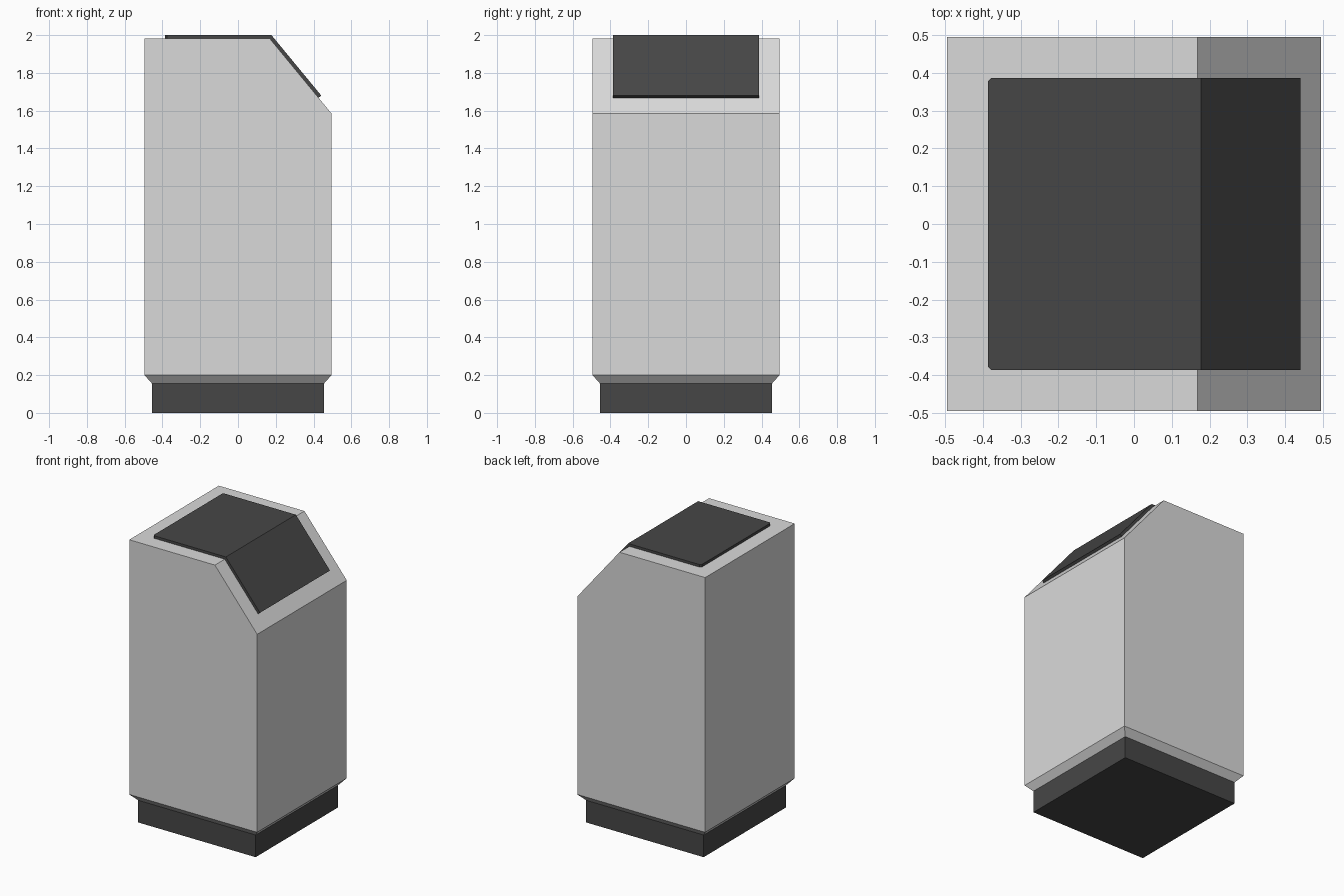
import bpy, bmesh
from mathutils import Matrix

if "Cube" in bpy.data.objects:
    bpy.data.objects.remove(bpy.data.objects["Cube"])


def material(name, value):
    m = bpy.data.materials.new(name)
    m.diffuse_color = (value, value, value, 1)
    m.use_nodes = True
    m.node_tree.nodes["Principled BSDF"].inputs["Base Color"].default_value = m.diffuse_color
    return m


light_grey = material("light grey", 0.70)
dark_grey = material("dark grey", 0.062)


def finish(name, bm, mat):
    bmesh.ops.recalc_face_normals(bm, faces=bm.faces)
    me = bpy.data.meshes.new(name)
    bm.to_mesh(me)
    bm.free()
    me.materials.append(mat)
    ob = bpy.data.objects.new(name, me)
    bpy.context.collection.objects.link(ob)
    return ob


def extrude_profile(points, half):
    """Extrude an xz profile from y = -half to y = half."""
    bm = bmesh.new()
    face = bm.faces.new([bm.verts.new((x, -half, z)) for x, z in points])
    new = bmesh.ops.extrude_face_region(bm, geom=[face])["geom"]
    verts = [v for v in new if isinstance(v, bmesh.types.BMVert)]
    bmesh.ops.translate(bm, verts=verts, vec=(0, 2 * half, 0))
    return bm


H, FOOT = 0.495, 0.455       # half widths of the body and the plinth
Z_FOOT, Z_BODY, Z_TOP = 0.155, 0.2, 1.982

# Body with a sloped upper edge, its underside drawn in to meet the plinth
bm = extrude_profile([(-H, Z_BODY), (H, Z_BODY), (H, 1.585),
                      (0.168, Z_TOP), (-H, Z_TOP)], H)
bm.normal_update()
bottom = min(bm.faces, key=lambda f: f.calc_center_median().z)
ring = bmesh.ops.extrude_face_region(bm, geom=[bottom])["geom"]
bmesh.ops.delete(bm, geom=[bottom], context='FACES_ONLY')
for v in ring:
    if isinstance(v, bmesh.types.BMVert):
        v.co = (v.co.x * FOOT / H, v.co.y * FOOT / H, Z_FOOT)
finish("body", bm, light_grey)

# Dark plinth
bm = bmesh.new()
bmesh.ops.create_cube(bm, size=1, matrix=Matrix.Translation((0, 0, Z_FOOT / 2))
                      @ Matrix.Diagonal((2 * FOOT, 2 * FOOT, Z_FOOT, 1)))
finish("plinth", bm, dark_grey)

# Folded dark panel lying over the top and the slope
bm = extrude_profile([(-0.387, Z_TOP), (0.168, Z_TOP), (0.426, 1.668),
                      (0.441, 1.680), (0.177, 2.0), (-0.387, 2.0)], 0.387)
corners = [e for e in bm.edges
           if all(v.co.x < -0.38 for v in e.verts)
           and abs(e.verts[0].co.z - e.verts[1].co.z) > 0.01]
bmesh.ops.bevel(bm, geom=corners, offset=0.01, segments=1, affect='EDGES')
finish("folded_panel", bm, dark_grey)
